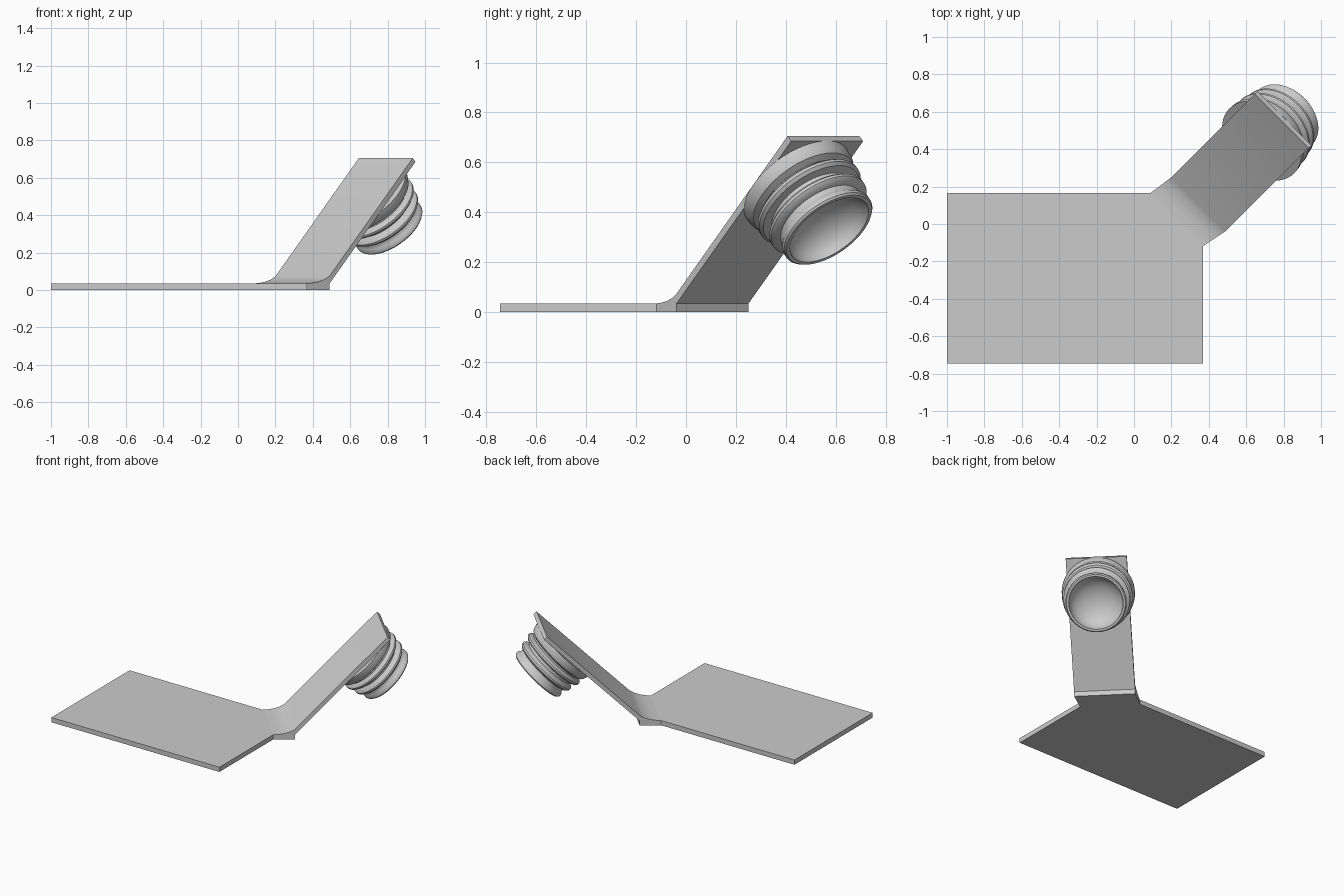
import bpy, bmesh, math
from mathutils import Vector, Matrix

if "Cube" in bpy.data.objects:
    bpy.data.objects.remove(bpy.data.objects["Cube"])

grey = bpy.data.materials.new("light grey")
grey.diffuse_color = (0.6, 0.6, 0.6, 1)
grey.use_nodes = True
grey.node_tree.nodes["Principled BSDF"].inputs["Base Color"].default_value = grey.diffuse_color
R2 = math.sqrt(0.5)


def finish(bm, name, smooth=None):
    bmesh.ops.recalc_face_normals(bm, faces=bm.faces)
    me = bpy.data.meshes.new(name)
    bm.to_mesh(me)
    bm.free()
    me.materials.append(grey)
    ob = bpy.data.objects.new(name, me)
    bpy.context.collection.objects.link(ob)
    if smooth:
        bpy.ops.object.select_all(action='DESELECT')
        ob.select_set(True)
        bpy.context.view_layer.objects.active = ob
        bpy.ops.object.shade_smooth_by_angle(angle=math.radians(smooth))
    return ob


def uv(u, v, z):
    """Diagonal frame: u runs out along the arm, v across it."""
    return Vector(((u + v) * R2, (u - v) * R2, z))


# base plate with one corner cut off for the arm
U0, U1 = 0.178, 0.32
bm = bmesh.new()
outline = [(-1, -0.745), (0.37, -0.745), uv(U0, 0.345, 0)[:2], uv(U0, -0.055, 0)[:2], (-1, 0.165)]
face = bm.faces.new([bm.verts.new((x, y, 0)) for x, y in outline])
ext = bmesh.ops.extrude_face_region(bm, geom=[face])
bmesh.ops.translate(bm, vec=(0, 0, 0.035), verts=[g for g in ext["geom"] if isinstance(g, bmesh.types.BMVert)])
finish(bm, "base_plate")

# curved neck and sloping arm: a side profile swept across the width
neck_top = [(U0, 0.035), (0.215, 0.038), (0.25, 0.044), (0.285, 0.055), (0.318, 0.073)]
arm_end = [(0.948, 0.705), (0.969, 0.685)]
under = [(U1, 0.035), (U1, 0.0), (U0, 0.0)]
profile = neck_top + arm_end + under
bm = bmesh.new()
sides = []
for v0, v1 in ((-0.055, -0.035), (0.345, 0.373)):
    row = []
    for u, z in profile:
        t = min(1, (u - U0) / (U1 - U0))
        row.append(bm.verts.new(uv(u, v0 + (v1 - v0) * t, z)))
    bm.faces.new(row[:5] + row[7:])   # neck side
    bm.faces.new(row[4:8])            # arm side
    sides.append(row)
a, b = sides
for i in range(len(profile) - 1):
    bm.faces.new((a[i], a[i + 1], b[i + 1], b[i]))
finish(bm, "neck_and_arm", 25)

# lamp head: lathe of (radius, distance below the arm)
lamp = [(0, 0), (0.245, 0), (0.243, 0.03), (0.232, 0.055), (0.205, 0.068), (0.205, 0.078)]
for r, d in ((0.235, 0.10), (0.222, 0.17)):        # cooling rings
    lamp += [(r - 0.012, d - 0.018), (r, d - 0.006), (r, d + 0.006), (r - 0.012, d + 0.018),
             (0.188, d + 0.024), (0.188, d + 0.042)]
lamp += [(0.195, 0.225), (0.204, 0.238), (0.204, 0.252), (0.197, 0.26), (0.182, 0.26)]   # lip
lamp += [(0.182 * math.cos(t * math.pi / 16), 0.26 - 0.12 * math.sin(t * math.pi / 16)) for t in range(1, 8)]
lamp += [(0, 0.14)]                                # bowl
bm = bmesh.new()
vs = [bm.verts.new((r, 0, d)) for r, d in lamp]
edges = [bm.edges.new(p) for p in zip(vs, vs[1:])]
bmesh.ops.spin(bm, geom=vs + edges, cent=(0, 0, 0), axis=(0, 0, 1), angle=math.tau, steps=64)
bmesh.ops.remove_doubles(bm, verts=bm.verts, dist=0.0005)
axis = Vector((0.5, 0.5, -R2))
rot = axis.to_track_quat('Z', 'Y').to_matrix().to_4x4()
bm.transform(Matrix.Translation(uv(0.797, 0.169, 0.513)) @ rot)
finish(bm, "lamp_head", 35)
